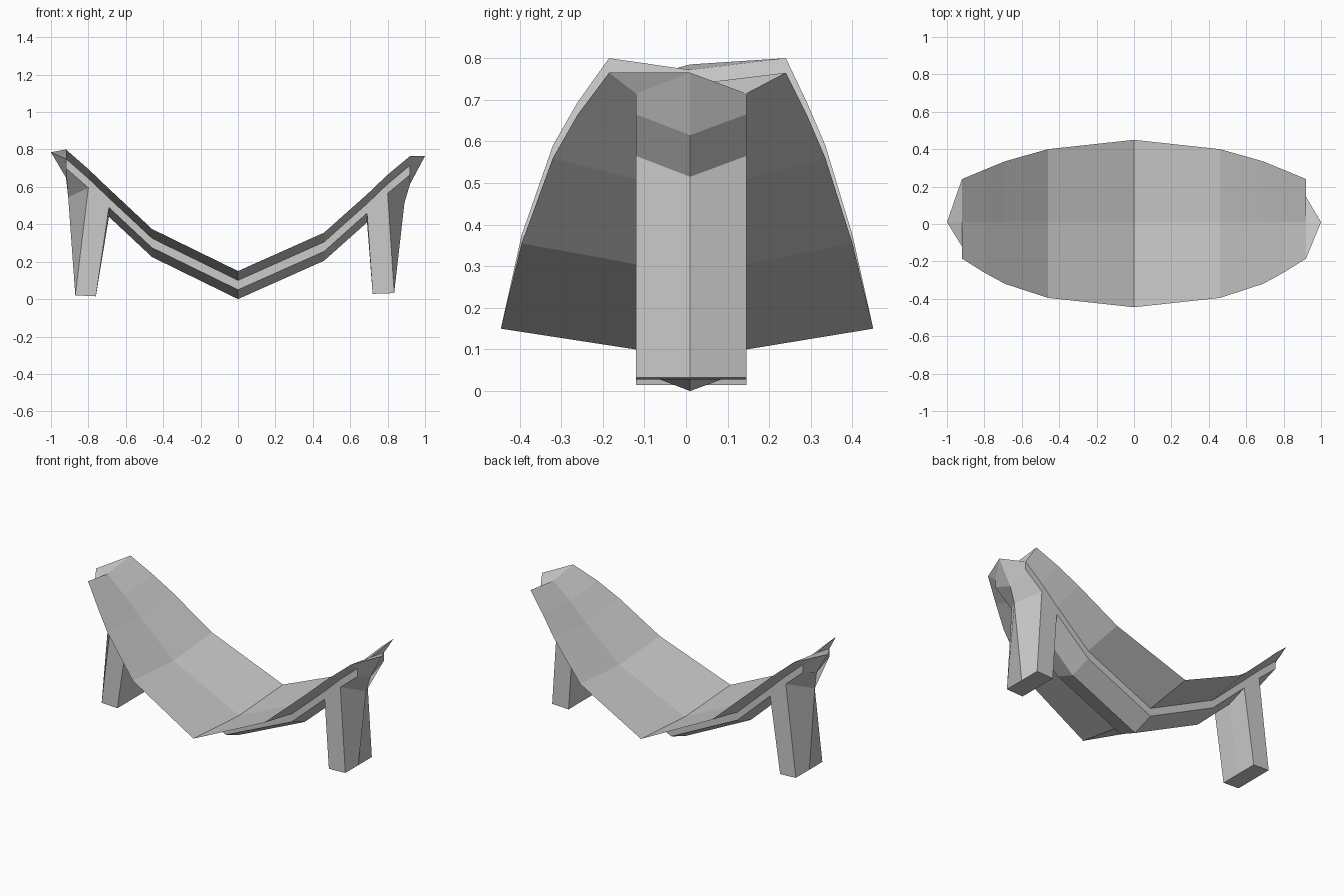
import bpy, bmesh

if "Cube" in bpy.data.objects:
    bpy.data.objects.remove(bpy.data.objects["Cube"])

# Stations along the sling: x, rim height, front rim y, back rim y
STATIONS = [
    (-0.92, 0.80, -0.185, 0.24), (-0.80, 0.695, -0.26, 0.29),
    (-0.69, 0.59, -0.32, 0.335), (-0.46, 0.375, -0.395, 0.40),
    (0.0, 0.15, -0.445, 0.45),
    (0.46, 0.355, -0.395, 0.40), (0.69, 0.56, -0.32, 0.335),
    (0.80, 0.665, -0.26, 0.29), (0.92, 0.765, -0.185, 0.24),
]
Y0, YC, Y1 = -0.12, 0.01, 0.145      # keel front side, ridge, back side
RIDGE_X = {-0.80: -0.908, 0.80: 0.89}  # ridge flares outward above each leg

bm = bmesh.new()


def vert(x, y, z):
    return bm.verts.new((x, y, z))


def section(x, z, yf, yb):
    """Closed section: thin dished sling above a V-bottomed keel."""
    return [vert(x, yf, z), vert(x, Y0, z - 0.05), vert(x, Y0, z - 0.10),
            vert(RIDGE_X.get(x, x), YC, z - 0.15),
            vert(x, Y1, z - 0.10), vert(x, Y1, z - 0.05),
            vert(x, yb, z), vert(x, YC, z - 0.028)]


# Sling and keel, leaving openings in the keel where the legs join
rings = [section(*s) for s in STATIONS]
for i, (a, b) in enumerate(zip(rings, rings[1:])):
    for k in range(8):
        if i in (1, 6) and k in (2, 3):
            continue
        m = (k + 1) % 8
        bm.faces.new((a[k], a[m], b[m], b[k]))


def leg(inner, outer, x_in, z_in, x_out, z_out):
    """Leg drawn down out of the keel opening."""
    foot_in = [vert(x_in, y, z_in) for y in (Y0, YC, Y1)]
    foot_out = [vert(x_out, y, z_out) for y in (Y0, YC, Y1)]
    top = inner[2:5] + outer[2:5][::-1]
    foot = foot_in + foot_out[::-1]
    for k in range(6):
        m = (k + 1) % 6
        bm.faces.new((top[k], top[m], foot[m], foot[k]))
    bm.faces.new(foot)


leg(rings[2], rings[1], -0.76, 0.015, -0.87, 0.02)
leg(rings[6], rings[7], 0.72, 0.028, 0.835, 0.032)


def beak(ring, x, z, joined_front):
    """Pointed end, joined to one rim corner and open at the other."""
    e1, b1, w1, v, w2, b2, e2, c = ring if joined_front else (
        ring[6::-1] + ring[7:])
    tip = vert(x, YC, z)
    for tri in ((e1, tip, c), (c, tip, b2), (e2, c, b2), (e1, b1, tip)):
        bm.faces.new(tri)
    for quad in ((b1, w1, v, tip), (b2, w2, v, tip)):
        bm.faces.new(quad)


beak(rings[-1], 1.0, 0.765, True)
beak(rings[0], -1.0, 0.785, False)

bmesh.ops.recalc_face_normals(bm, faces=bm.faces)
mesh = bpy.data.meshes.new("sling_bench")
bm.to_mesh(mesh)
bm.free()
bpy.context.collection.objects.link(bpy.data.objects.new("sling_bench", mesh))
